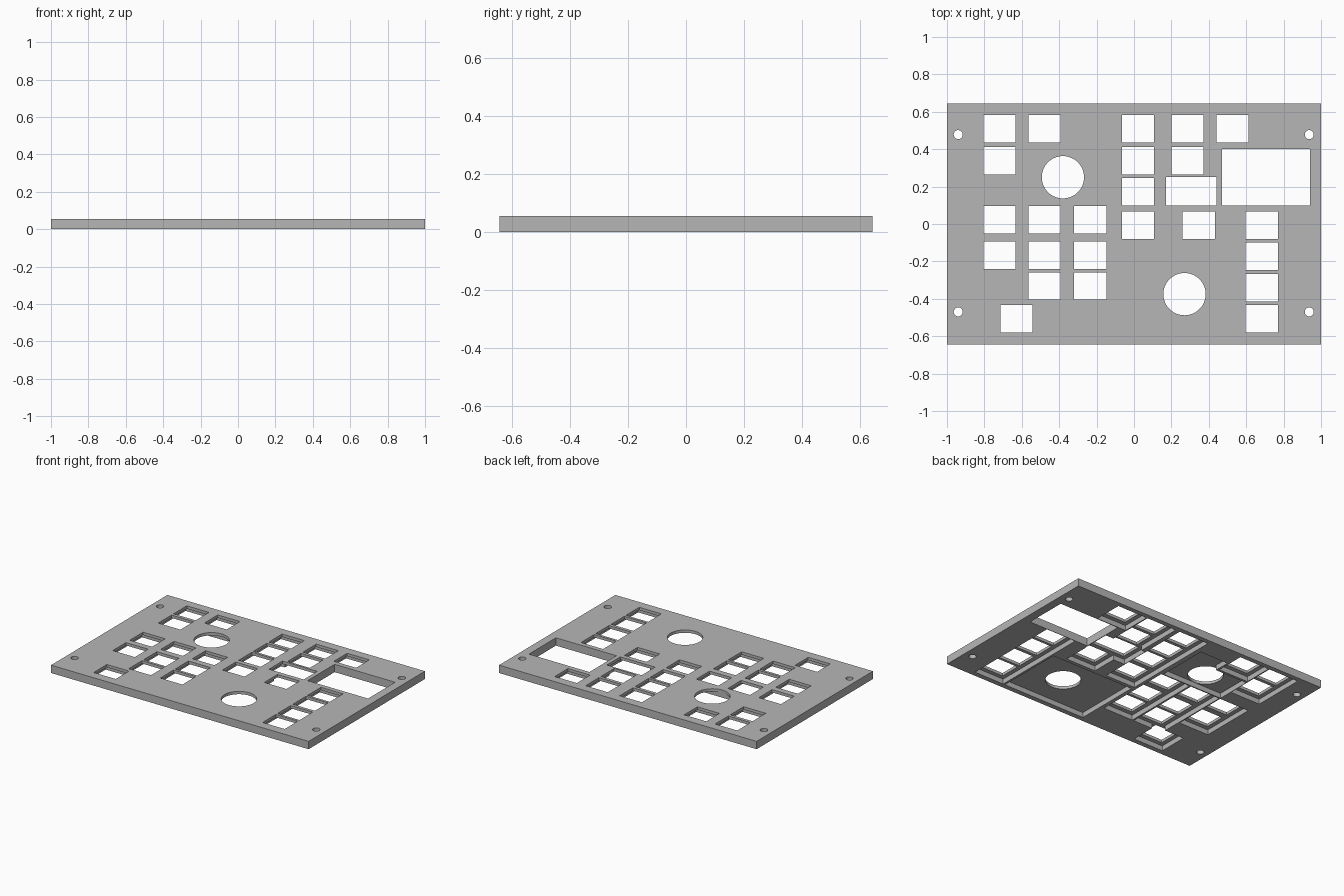
import bpy
import bmesh
from mathutils import Matrix, Vector

cube = bpy.data.objects.get("Cube")
if cube:
    bpy.data.objects.remove(cube, do_unlink=True)

WIDTH, DEPTH, THICK = 2.0, 1.29, 0.055
POCKET = 0.035          # pocket depth from the underside
MARGIN = 0.03           # ledge around each key window
KEY_W, KEY_H = 0.172, 0.147

grey = bpy.data.materials.new("plain_grey")
grey.use_nodes = True
grey.diffuse_color = (0.47, 0.47, 0.47, 1)
grey.node_tree.nodes["Principled BSDF"].inputs["Base Color"].default_value = grey.diffuse_color


def add_object(name, bm):
    mesh = bpy.data.meshes.new(name)
    bm.to_mesh(mesh)
    bm.free()
    obj = bpy.data.objects.new(name, mesh)
    bpy.context.collection.objects.link(obj)
    return obj


def box(name, x0, x1, y0, y1, z0, z1):
    bm = bmesh.new()
    size = Matrix.Diagonal((x1 - x0, y1 - y0, z1 - z0, 1))
    centre = Vector((x0 + x1, y0 + y1, z0 + z1)) / 2
    bmesh.ops.create_cube(bm, size=1, matrix=Matrix.Translation(centre) @ size)
    return add_object(name, bm)


def cut(cutter):
    cutter.hide_render = True
    mod = panel.modifiers.new("cut", 'BOOLEAN')
    mod.operation = 'DIFFERENCE'
    mod.solver = 'EXACT'
    mod.object = cutter
    bpy.context.view_layer.objects.active = panel
    bpy.ops.object.modifier_apply(modifier=mod.name)
    bpy.data.objects.remove(cutter, do_unlink=True)


def cut_window(x0, x1, y0, y1):
    cut(box("window_cutter", x0, x1, y0, y1, -0.1, 0.2))


def cut_pocket(x0, x1, y0, y1):
    cut(box("pocket_cutter", x0, x1, y0, y1, -0.1, POCKET))


def cut_round(x, y, radius, sides):
    bm = bmesh.new()
    bmesh.ops.create_cone(bm, cap_ends=True, segments=sides, radius1=radius,
                          radius2=radius, depth=0.4, matrix=Matrix.Translation((x, y, 0)))
    cut(add_object("round_cutter", bm))


# Flat panel
panel = box("panel", -WIDTH / 2, WIDTH / 2, -DEPTH / 2, DEPTH / 2, 0, THICK)
panel.data.materials.append(grey)

# Columns of key windows: left edge, then lower edges
columns = [
    (-0.805, (0.435, 0.265)), (-0.805, (-0.05, -0.24)),
    (-0.565, (0.435,)), (-0.565, (-0.05, -0.24, -0.405)),
    (-0.32, (-0.05, -0.24, -0.405)),
    (-0.065, (0.435, 0.265, 0.1, -0.08)),
    (0.2, (0.435, 0.265)), (0.26, (-0.08,)), (0.44, (0.435,)),
    (0.597, (-0.08, -0.245, -0.415, -0.58)),
    (-0.715, (-0.58,)),
]

# Pockets on the underside: key strips, wide window, knobs
for x, rows in columns:
    cut_pocket(x - MARGIN, x + KEY_W + MARGIN,
               min(rows) - MARGIN, max(rows) + KEY_H + MARGIN)
cut_pocket(0.14, 0.465, 0.073, 0.277)
cut_pocket(-0.09, 0.552, -0.61, -0.135)
cut_pocket(-0.6, -0.13, 0.135, 0.388)
cut_pocket(-0.35, -0.13, 0.3, 0.5)

# Through windows
for x, rows in columns:
    for y in rows:
        cut_window(x, x + KEY_W, y, y + KEY_H)
cut_window(0.17, 0.44, 0.1, 0.25)
cut_window(0.47, 0.94, 0.1, 0.4)

# Knob holes and corner screw holes
cut_round(-0.38, 0.25, 0.113, 64)
cut_round(0.27, -0.375, 0.113, 64)
for x in (-0.94, 0.937):
    for y in (-0.47, 0.478):
        cut_round(x, y, 0.024, 32)

# Smooth round walls, sharp edges
panel.select_set(True)
bpy.context.view_layer.objects.active = panel
bpy.ops.object.shade_smooth_by_angle()
